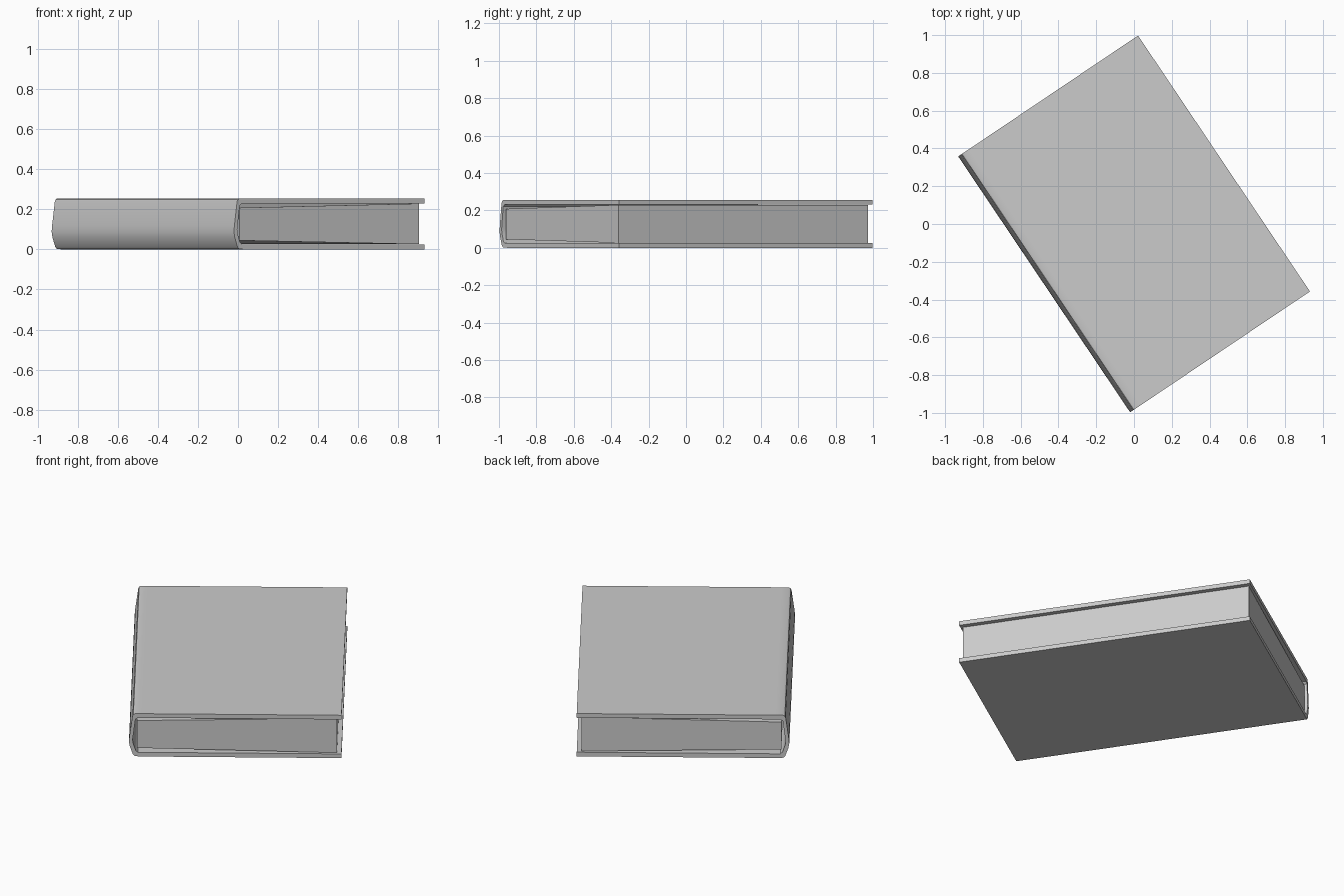
import bpy, bmesh, math

cube = bpy.data.objects.get("Cube")
if cube:
    bpy.data.objects.remove(cube, do_unlink=True)

TURN = math.radians(33.9)
HALF_LENGTH = 0.816

grey = bpy.data.materials.new("plain grey")
grey.use_nodes = True
grey.diffuse_color = (0.6, 0.6, 0.6, 1)
grey.node_tree.nodes["Principled BSDF"].inputs["Base Color"].default_value = (0.6, 0.6, 0.6, 1)


def extrude_profile(name, points, half):
    """Sweep an x-z outline along the book's length."""
    bm = bmesh.new()
    face = bm.faces.new([bm.verts.new((x, -half, z)) for x, z in points])
    swept = bmesh.ops.extrude_face_region(bm, geom=[face])["geom"]
    moved = [v for v in swept if isinstance(v, bmesh.types.BMVert)]
    bmesh.ops.translate(bm, verts=moved, vec=(0, 2 * half, 0))
    bmesh.ops.recalc_face_normals(bm, faces=bm.faces)
    mesh = bpy.data.meshes.new(name)
    bm.to_mesh(mesh)
    bm.free()
    obj = bpy.data.objects.new(name, mesh)
    obj.rotation_euler.z = TURN
    obj.data.materials.append(grey)
    bpy.context.collection.objects.link(obj)
    bpy.ops.object.select_all(action="DESELECT")
    obj.select_set(True)
    bpy.context.view_layer.objects.active = obj
    bpy.ops.object.shade_smooth_by_angle(angle=math.radians(35))
    return obj


# Cover: two boards joined by a spine that bulges below its middle
outer = [(0.574, 0.0), (-0.50, 0.0), (-0.541, 0.002), (-0.551, 0.012),
         (-0.568, 0.06), (-0.573, 0.088), (-0.570, 0.12),
         (-0.554, 0.238), (-0.549, 0.25), (-0.538, 0.255), (-0.50, 0.255), (0.574, 0.255)]
inner = [(0.574, 0.23), (-0.525, 0.23), (-0.538, 0.22),
         (-0.553, 0.10), (-0.551, 0.08), (-0.536, 0.035), (-0.525, 0.025), (0.574, 0.025)]
extrude_profile("cover", outer + inner, HALF_LENGTH)

# Page block: slightly thinner towards the spine
extrude_profile("pages", [(-0.53, 0.045), (0.549, 0.026), (0.549, 0.229), (-0.53, 0.208)], 0.803)
